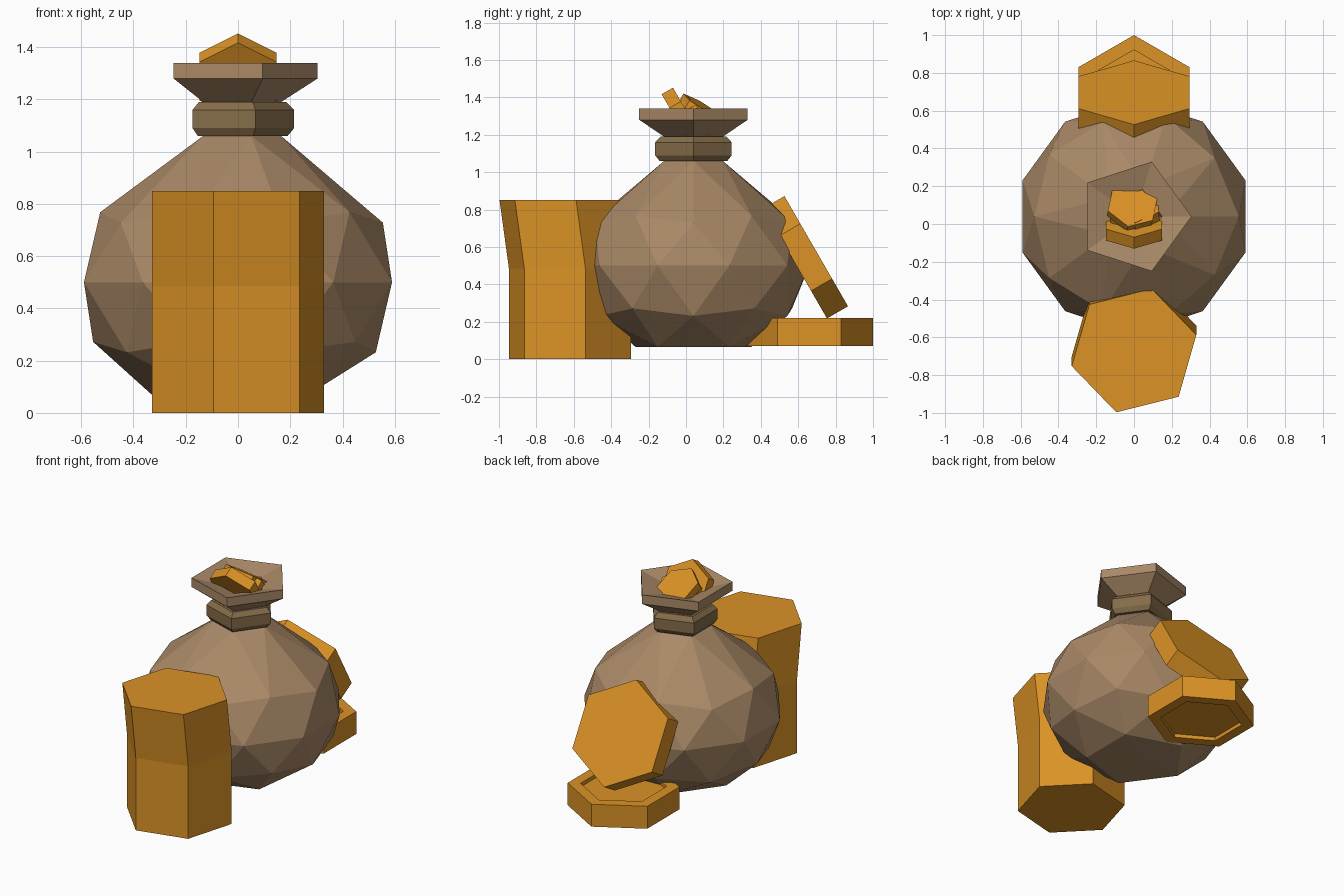
import bpy, bmesh, math
from mathutils import Matrix, Vector

if "Cube" in bpy.data.objects:
    bpy.data.objects.remove(bpy.data.objects["Cube"])


def material(name, rgb):
    m = bpy.data.materials.new(name)
    m.diffuse_color = (*rgb, 1)
    m.use_nodes = True
    m.node_tree.nodes["Principled BSDF"].inputs["Base Color"].default_value = m.diffuse_color
    return m


GOLD = material("gold", (0.71, 0.29, 0.019))
CLOTH = material("sack cloth", (0.40, 0.25, 0.135))
ROPE = material("rope brown", (0.235, 0.150, 0.066))


def finish(bm, name, mat):
    mesh = bpy.data.meshes.new(name)
    bm.to_mesh(mesh)
    bm.free()
    mesh.materials.append(mat)
    ob = bpy.data.objects.new(name, mesh)
    bpy.context.collection.objects.link(ob)
    return ob


def loft(bm, rings, n, start=0.0, cap_first=True, cap_last=True):
    """Stack n-sided rings given as (radius, z, y offset)."""
    loops = []
    for r, z, y in rings:
        loops.append([bm.verts.new((r * math.cos(math.radians(start) + 2 * math.pi * i / n),
                                    y + r * math.sin(math.radians(start) + 2 * math.pi * i / n), z))
                      for i in range(n)])
    for a, b in zip(loops, loops[1:]):
        for i in range(n):
            j = (i + 1) % n
            bm.faces.new((a[i], a[j], b[j], b[i]))
    if cap_first:
        bm.faces.new(loops[0][::-1])
    if cap_last:
        bm.faces.new(loops[-1])


def coin(name, radius, thick, loc, tilt=0, spin=0, recess=0):
    """Six-sided coin, a corner pointing along y, optionally dished on both faces."""
    h = thick / 2
    rings = [(radius, -h, 0), (radius, h, 0)]
    if recess:
        inner = radius * 0.77
        rings = [(inner, -h + recess, 0), (inner, -h, 0)] + rings + [(inner, h, 0), (inner, h - recess, 0)]
    bm = bmesh.new()
    loft(bm, rings, 6, 30)
    bm.transform(Matrix.Translation(loc) @ Matrix.Rotation(math.radians(spin), 4, 'Z')
                 @ Matrix.Rotation(math.radians(tilt), 4, 'X'))
    return finish(bm, name, GOLD)


CY = 0.04  # sack centre in y

# Sack body: icosphere with its top gathered into a neck and its base flattened
bm = bmesh.new()
bmesh.ops.create_icosphere(bm, subdivisions=2, radius=1)
bmesh.ops.delete(bm, geom=[v for v in bm.verts if v.co.z > 0.95], context='VERTS')
for v in bm.verts:
    x, y, z = v.co
    if z > 0.8:
        k = 0.165 / math.hypot(x, y)
        v.co = Vector((x * k, y * k + CY, 1.06))
    else:
        v.co = Vector((x * 0.62, y * 0.62 + CY, 0.5 + max(z, -0.851) * 0.51))
finish(bm, "sack_body", CLOTH)

# Sack mouth: neck, flared rim and funnel inside
bm = bmesh.new()
loft(bm, [(0.165, 1.06, CY), (0.165, 1.19, CY), (0.305, 1.28, CY), (0.305, 1.34, CY),
          (0.15, 1.30, CY), (0.12, 1.22, CY)], 5, cap_first=False)
finish(bm, "sack_mouth", CLOTH)

# Rope band around the neck
bm = bmesh.new()
loft(bm, [(0.16, 1.06, CY), (0.19, 1.06, CY), (0.215, 1.09, CY), (0.215, 1.16, CY),
          (0.185, 1.19, CY), (0.16, 1.19, CY)], 5, cap_first=False, cap_last=False)
finish(bm, "rope_band", ROPE)

# Tall coin stack in front, leaning in its upper half
bm = bmesh.new()
loft(bm, [(0.34, 0, -0.62), (0.34, 0.485, -0.62), (0.34, 0.85, -0.67)], 6, 14)
finish(bm, "coin_stack", GOLD)

# Coins behind the sack
coin("lying_coin", 0.34, 0.15, (0, 0.66, 0.145), recess=0.025)
coin("leaning_coin", 0.34, 0.13, (0, 0.64, 0.545), tilt=-60)

# Small coins in the mouth
coin("mouth_coin_front", 0.17, 0.07, (0, -0.015, 1.287), tilt=-60)
coin("mouth_coin_middle", 0.15, 0.06, (0, 0.075, 1.27), tilt=-52, spin=5)
coin("mouth_coin_back", 0.14, 0.05, (-0.01, 0.09, 1.325), tilt=-32, spin=-12)
